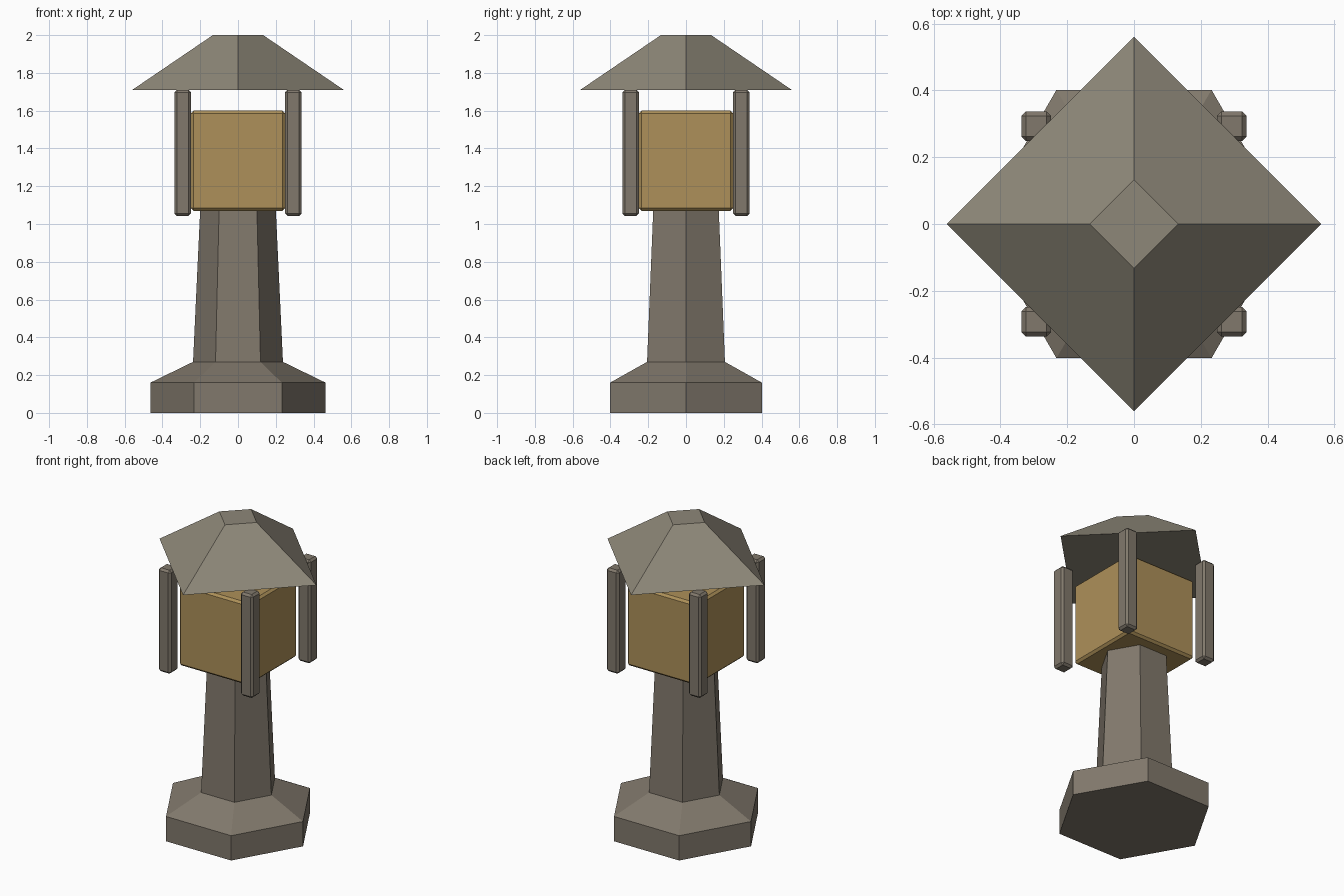
import bpy, bmesh
from math import sin, cos, tau

if "Cube" in bpy.data.objects:
    bpy.data.objects.remove(bpy.data.objects["Cube"])


def material(name, rgb):
    m = bpy.data.materials.new(name)
    m.diffuse_color = (*rgb, 1)
    m.use_nodes = True
    m.node_tree.nodes["Principled BSDF"].inputs["Base Color"].default_value = m.diffuse_color
    return m


STONE = material("stone", (0.22, 0.19, 0.15))
SLATE = material("roof_stone", (0.27, 0.245, 0.19))
AMBER = material("amber_glow", (0.42, 0.28, 0.10))


def add_object(name, bm, mat):
    bmesh.ops.recalc_face_normals(bm, faces=bm.faces)
    mesh = bpy.data.meshes.new(name)
    bm.to_mesh(mesh)
    bm.free()
    mesh.materials.append(mat)
    ob = bpy.data.objects.new(name, mesh)
    bpy.context.collection.objects.link(ob)
    return ob


def lathe(name, sides, profile, mat):
    """Flat-sided turned solid from (radius, z) points, first corner on +x."""
    bm = bmesh.new()
    rings = [[bm.verts.new((r * cos(tau * i / sides), r * sin(tau * i / sides), z))
              for i in range(sides)] for r, z in profile]
    for a, b in zip(rings, rings[1:]):
        for i in range(sides):
            j = (i + 1) % sides
            bm.faces.new((a[i], a[j], b[j], b[i]))
    bm.faces.new(rings[0])
    bm.faces.new(rings[-1])
    return add_object(name, bm, mat)


def box(name, x, y, half, z0, z1, bevel, mat):
    bm = bmesh.new()
    bmesh.ops.create_cube(bm, size=1)
    bmesh.ops.scale(bm, vec=(2 * half, 2 * half, z1 - z0), verts=bm.verts)
    bmesh.ops.translate(bm, vec=(x, y, (z0 + z1) / 2), verts=bm.verts)
    bmesh.ops.bevel(bm, geom=bm.edges[:], offset=bevel, segments=1,
                    affect='EDGES', profile=0.5)
    return add_object(name, bm, mat)


# Hexagonal foot and tapered stem
lathe("pedestal", 6, [(0.464, 0), (0.464, 0.16), (0.238, 0.27), (0.20, 1.08)], STONE)

# Glowing lamp block
box("lamp_block", 0, 0, 0.25, 1.07, 1.60, 0.014, AMBER)

# Four corner posts
for sx, side in ((-1, "left"), (1, "right")):
    for sy, end in ((-1, "front"), (1, "back")):
        box(f"{end}_{side}_post", sx * 0.293, sy * 0.293, 0.044, 1.043, 1.71, 0.013, STONE)

# Four-sided roof, turned so its corners lie on the axes
lathe("roof", 4, [(0.56, 1.71), (0.133, 2.0)], SLATE)
